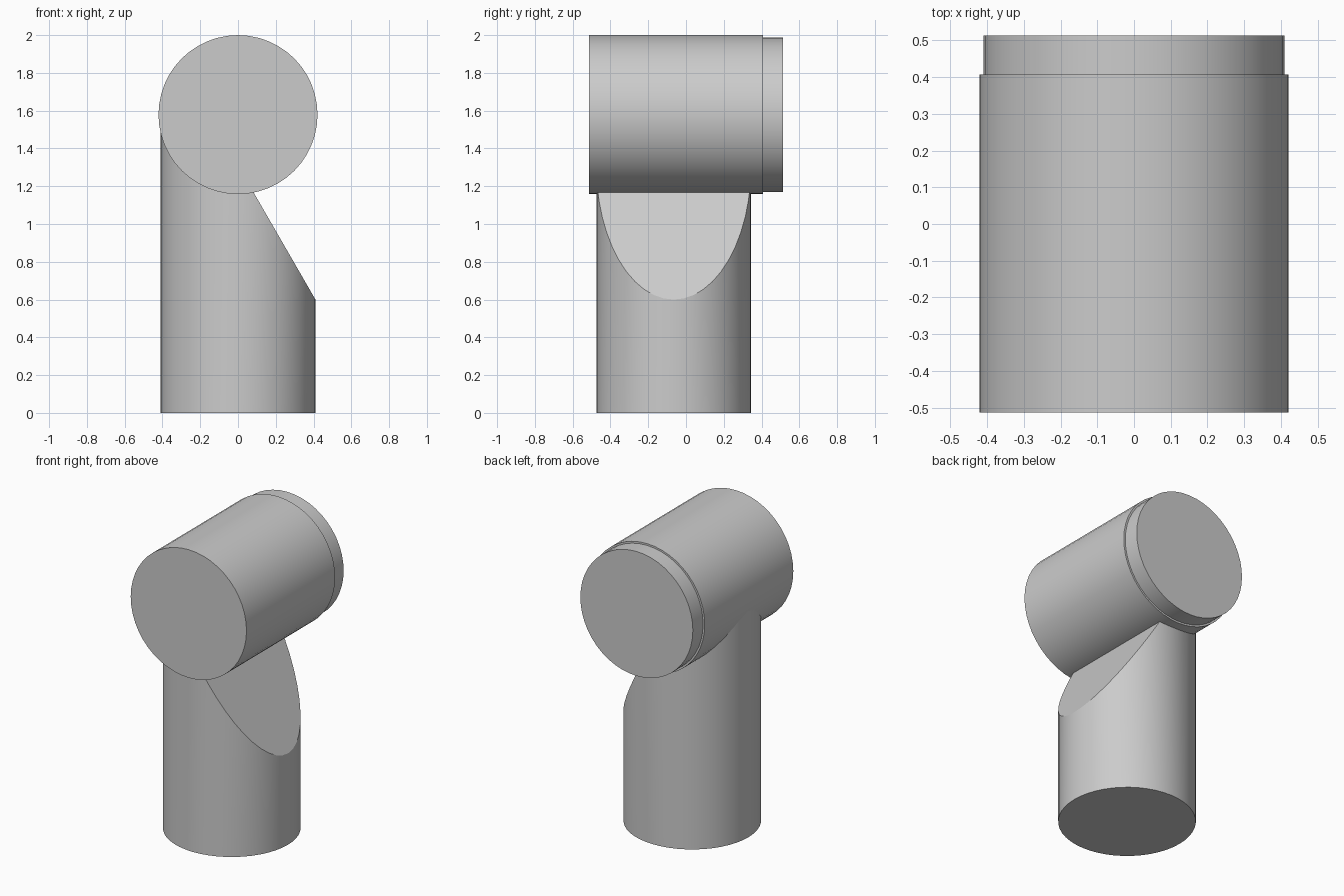
import bpy, bmesh, math
from mathutils import Matrix, Vector

cube = bpy.data.objects.get("Cube")
if cube:
    bpy.data.objects.remove(cube, do_unlink=True)

grey = bpy.data.materials.new("plain_grey")
grey.use_nodes = True
colour = (0.6, 0.6, 0.6, 1)
grey.diffuse_color = colour
grey.node_tree.nodes["Principled BSDF"].inputs["Base Color"].default_value = colour

HEAD_Z = 1.579


def cylinder(name, radius, length, matrix, cut=None):
    """Capped cylinder; cut = (point, normal) removes the normal's side."""
    bm = bmesh.new()
    bmesh.ops.create_cone(bm, cap_ends=True, segments=48, radius1=radius,
                          radius2=radius, depth=length, matrix=matrix)
    if cut:
        geom = bm.verts[:] + bm.edges[:] + bm.faces[:]
        res = bmesh.ops.bisect_plane(bm, geom=geom, plane_co=cut[0],
                                     plane_no=cut[1], clear_outer=True)
        edges = [e for e in res["geom_cut"] if isinstance(e, bmesh.types.BMEdge)]
        bmesh.ops.contextual_create(bm, geom=edges)
    bmesh.ops.recalc_face_normals(bm, faces=bm.faces)
    mesh = bpy.data.meshes.new(name)
    bm.to_mesh(mesh)
    bm.free()
    mesh.materials.append(grey)
    obj = bpy.data.objects.new(name, mesh)
    bpy.context.collection.objects.link(obj)
    bpy.ops.object.select_all(action='DESELECT')
    obj.select_set(True)
    bpy.context.view_layer.objects.active = obj
    bpy.ops.object.shade_smooth_by_angle(angle=math.radians(30))
    return obj


def along_y(name, radius, y0, y1):
    place = Matrix.Translation((0, (y0 + y1) / 2, HEAD_Z))
    return cylinder(name, radius, y1 - y0, place @ Matrix.Rotation(math.pi / 2, 4, 'X'))


# Upright post with a sloping cut on its left side, ending inside the head
slope = math.radians(30)
cylinder("post", 0.41, HEAD_Z, Matrix.Translation((0, -0.065, HEAD_Z / 2)),
         cut=(Vector((0.41, 0, 0.6)), Vector((math.cos(slope), 0, math.sin(slope)))))

# Horizontal head and the slightly narrower plug at its back
along_y("head", 0.421, -0.513, 0.407)
along_y("back_plug", 0.409, 0.407, 0.513)
